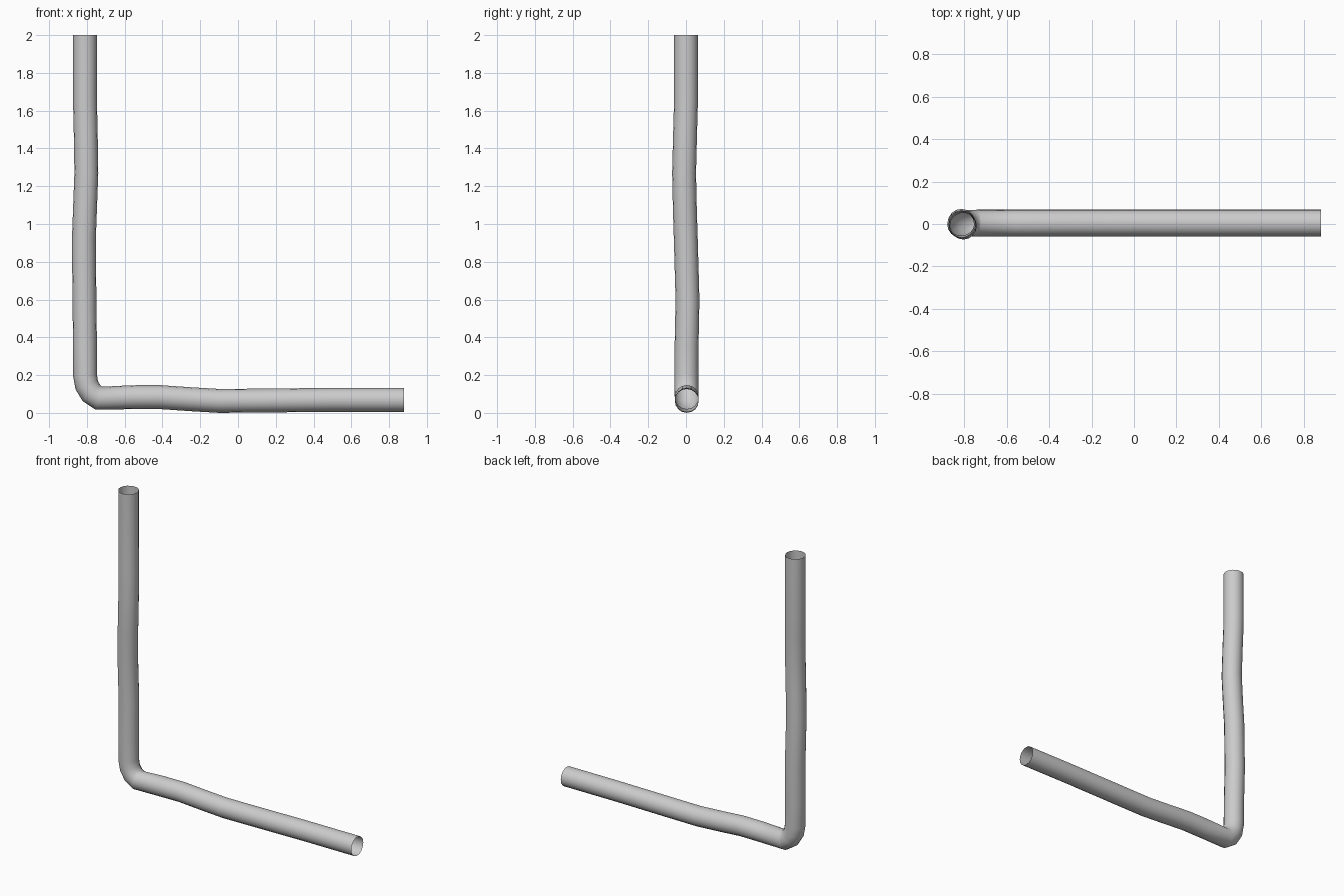
import bpy, bmesh, math
from mathutils import Vector

if "Cube" in bpy.data.objects:
    bpy.data.objects.remove(bpy.data.objects["Cube"])

RADIUS, SIDES = 0.0632, 16

# Centre line: slightly wavy riser, tight elbow, slightly wavy run
path = [Vector(p) for p in [
    (-0.81, 0, 2.0), (-0.81, 0, 1.65), (-0.806, -0.005, 1.47),
    (-0.803, -0.010, 1.27), (-0.810, -0.006, 1.08), (-0.816, -0.001, 0.92),
    (-0.813, 0.008, 0.60), (-0.81, 0.003, 0.35), (-0.81, 0.002, 0.20),
    (-0.801, 0.002, 0.147), (-0.776, 0.003, 0.105), (-0.737, 0.004, 0.078),
    (-0.56, 0.004, 0.083), (-0.42, 0.004, 0.084), (-0.26, 0.004, 0.073),
    (-0.10, 0.004, 0.0635), (0.10, 0.004, 0.065), (0.50, 0.004, 0.069),
    (0.88, 0.004, 0.069)]]

# Sweep an open-ended round section along the path
bm = bmesh.new()
rings = []
for i, p in enumerate(path):
    before = (p - path[i - 1]).normalized() if i else Vector()
    after = (path[i + 1] - p).normalized() if i < len(path) - 1 else Vector()
    if i == 0:
        before = Vector((0, 0, -1))
    if i == len(path) - 1:
        after = Vector((1, 0, 0))
        before = after
    tangent = (before + after).normalized()
    side = tangent.cross(Vector((0, 1, 0))).normalized()
    up = side.cross(tangent).normalized()
    ring = []
    for k in range(SIDES):
        a = 2 * math.pi * k / SIDES
        ring.append(bm.verts.new(p + RADIUS * (math.cos(a) * side + math.sin(a) * up)))
    rings.append(ring)
for r0, r1 in zip(rings, rings[1:]):
    for k in range(SIDES):
        n = (k + 1) % SIDES
        bm.faces.new((r0[k], r0[n], r1[n], r1[k])).smooth = True
bmesh.ops.recalc_face_normals(bm, faces=bm.faces)
# Make sure the open tube's faces point away from the centre line
f = bm.faces[:][0]
c = f.calc_center_median()
if f.normal.dot(c - Vector((-0.81, 0, c.z))) < 0:
    bmesh.ops.reverse_faces(bm, faces=bm.faces)

mesh = bpy.data.meshes.new("bent_pipe")
bm.to_mesh(mesh)
bm.free()
pipe = bpy.data.objects.new("bent_pipe", mesh)
bpy.context.collection.objects.link(pipe)
